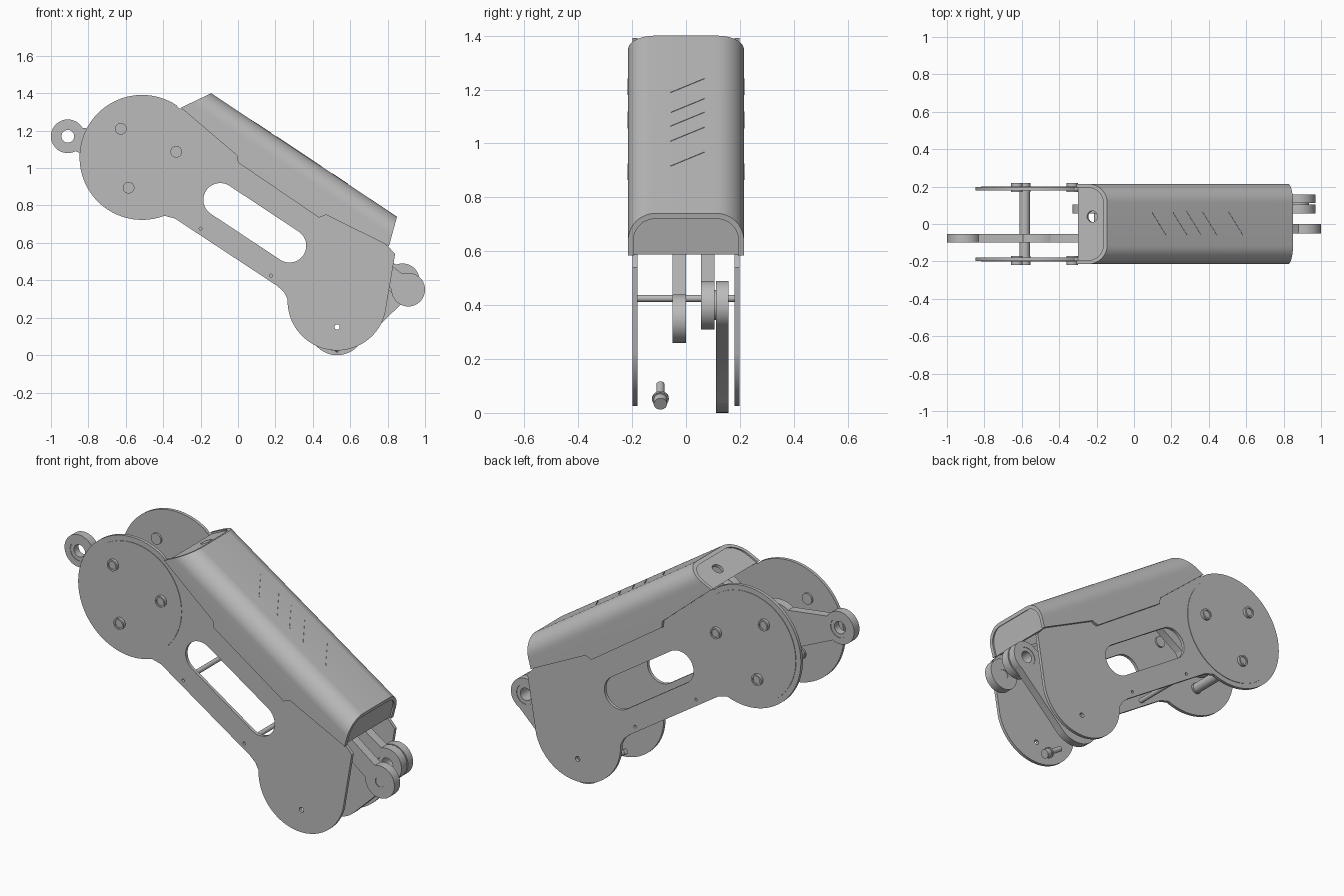
import bpy, bmesh, math
from mathutils import Vector, Matrix

if "Cube" in bpy.data.objects:
    bpy.data.objects.remove(bpy.data.objects["Cube"])

GREY = bpy.data.materials.new("light_grey")
GREY.use_nodes = True
GREY.diffuse_color = (0.5, 0.5, 0.5, 1)
GREY.node_tree.nodes["Principled BSDF"].inputs["Base Color"].default_value = (0.5, 0.5, 0.5, 1)

# Arm axis (U) and its upward normal (V) in the x-z plane
U = Vector((0.833, 0, -0.553))
V = Vector((0.553, 0, 0.833))
HUB, FOOT = (-0.513, 1.057), (0.53, 0.29)


def finish(obj, angle=35):
    obj.data.materials.clear()
    obj.data.materials.append(GREY)
    bpy.ops.object.select_all(action='DESELECT')
    obj.select_set(True)
    bpy.context.view_layer.objects.active = obj
    bpy.ops.object.shade_smooth_by_angle(angle=math.radians(angle))
    return obj


def add_mesh(name, bm):
    bmesh.ops.recalc_face_normals(bm, faces=bm.faces)
    mesh = bpy.data.meshes.new(name)
    bm.to_mesh(mesh)
    bm.free()
    obj = bpy.data.objects.new(name, mesh)
    bpy.context.collection.objects.link(obj)
    return finish(obj)


def arc(c, r, a0=0, a1=360, n=48):
    """Points on an arc; a full circle omits its repeated end point."""
    count = n if abs(a1 - a0) >= 360 else n + 1
    angles = [math.radians(a0 + (a1 - a0) * i / n) for i in range(count)]
    return [(c[0] + r * math.cos(a), c[1] + r * math.sin(a)) for a in angles]


def slab(name, loops, y0, y1):
    """Flat part: outline and holes in x-z, extruded from y0 to y1."""
    curve = bpy.data.curves.new(name, 'CURVE')
    curve.dimensions = '2D'
    curve.fill_mode = 'BOTH'
    curve.extrude = abs(y1 - y0) / 2
    for pts in loops:
        spline = curve.splines.new('POLY')
        spline.points.add(len(pts) - 1)
        for point, (x, z) in zip(spline.points, pts):
            point.co = (x, z, 0, 1)
        spline.use_cyclic_u = True
    temp = bpy.data.objects.new(name + "_outline", curve)
    bpy.context.collection.objects.link(temp)
    graph = bpy.context.evaluated_depsgraph_get()
    mesh = bpy.data.meshes.new_from_object(temp.evaluated_get(graph))
    bpy.data.objects.remove(temp)
    bm = bmesh.new()
    bm.from_mesh(mesh)
    bpy.data.meshes.remove(mesh)
    bmesh.ops.remove_doubles(bm, verts=bm.verts, dist=0.0001)
    bm.transform(Matrix.Translation((0, (y0 + y1) / 2, 0)) @ Matrix.Rotation(math.pi / 2, 4, 'X'))
    return add_mesh(name, bm)


def rod(name, p, q, r, n=32):
    p, q = Vector(p), Vector(q)
    bm = bmesh.new()
    bmesh.ops.create_cone(bm, cap_ends=True, segments=n, radius1=r, radius2=r, depth=(q - p).length)
    bm.transform(Matrix.Translation((p + q) / 2) @ (q - p).to_track_quat('Z', 'Y').to_matrix().to_4x4())
    return add_mesh(name, bm)


def cut(obj, cutter):
    mod = obj.modifiers.new("cut", 'BOOLEAN')
    mod.operation, mod.solver, mod.object = 'DIFFERENCE', 'EXACT', cutter
    graph = bpy.context.evaluated_depsgraph_get()
    mesh = bpy.data.meshes.new_from_object(obj.evaluated_get(graph))
    obj.modifiers.clear()
    obj.data = mesh
    bpy.data.objects.remove(cutter)


def link(name, p, q, rp, rq, wp, wq, y0, y1, hp, hq):
    """Lever with round eyes at p and q, joined by an arm of half widths wp, wq."""
    a = math.degrees(math.atan2(q[1] - p[1], q[0] - p[0]))
    tp, tq = (math.degrees(math.asin(w / r)) for w, r in ((wp, rp), (wq, rq)))
    outline = arc(p, rp, a + tp, a + 360 - tp) + arc(q, rq, a - 180 + tq, a + 180 - tq)
    slab(name, [outline, arc(p, hp), arc(q, hq)], y0, y1)


def uv(u, v, y=0):
    return U * u + V * v + Vector((0, y, 0))


def xz(u, v):
    p = uv(u, v)
    return p.x, p.z


# Side plates with slot, discs and bolts
outline = (arc(HUB, 0.334, 57, 291, 64) + [(-0.337, 0.73), (0.21, 0.37), (0.245, 0.338)]
           + arc(FOOT, 0.265, 178, 345)
           + [(0.84, 0.54), (0.8, 0.585), (-0.29, 1.315), (-0.315, 1.32)])
axis = math.degrees(math.atan2(U.z, U.x))
slot = (arc((-0.095, 0.83), 0.09, axis + 90, axis + 270, 24)
        + arc((0.275, 0.585), 0.09, axis - 90, axis + 90, 24))
tie_points = [(-0.2, 0.676), (0.176, 0.425)]
bolt_points = [(-0.626, 1.21), (-0.33, 1.087), (-0.585, 0.895)]
for side, s in (("right", -1), ("left", 1)):
    holes = [slot, arc((0.53, 0.15), 0.014, n=16)] + [arc(t, 0.008, n=12) for t in tie_points]
    slab(side + "_plate", [outline] + holes, s * 0.18, s * 0.198)
    slab(side + "_disc", [arc(HUB, 0.305, n=64)], s * 0.19, s * 0.201)
    for i, b in enumerate(bolt_points):
        slab(f"{side}_bolt_rim_{i}", [arc(b, 0.031, n=32), arc(b, 0.022, n=32)], s * 0.17, s * 0.218)
        slab(f"{side}_bolt_core_{i}", [arc(b, 0.024, n=32)], s * 0.17, s * 0.212)

# Cross rods between the plates
for i, (x, z) in enumerate(tie_points):
    rod(f"tie_rod_{i}", (x, -0.18, z), (x, 0.18, z), 0.013)
x, z = bolt_points[2]
rod("hub_rod", (x, -0.19, z), (x, 0.19, z), 0.028)


# Cover: rounded channel with slanted ends
def upper_end(v):
    return -0.894 - (1.087 - v) * 0.6


def lower_end(v):
    return 0.299 + (1.087 - v) * 0.33


def channel(name, inset, start, end, bottom=0.8):
    r = 0.1 - inset
    half, top = 0.215 - inset, 1.087 - inset
    section = ([(half, bottom)] + arc((half - r, top - r), r, 0, 90, 12)
               + arc((r - half, top - r), r, 90, 180, 12) + [(-half, bottom)])
    bm = bmesh.new()
    rings = [[bm.verts.new(uv(f(v), v, y)) for y, v in section] for f in (start, end)]
    bm.faces.new(rings[0])
    bm.faces.new(rings[1])
    for i in range(len(section)):
        j = (i + 1) % len(section)
        bm.faces.new((rings[0][i], rings[0][j], rings[1][j], rings[1][i]))
    return add_mesh(name, bm)


cover = channel("cover", 0, upper_end, lower_end)
cut(cover, channel("cavity", 0.0155, lambda v: upper_end(v) + 0.03, lambda v: lower_end(v) - 0.03, 0.7))
cut(cover, channel("lower_recess", 0.02, lambda v: lower_end(v) - 0.01, lambda v: lower_end(v) + 0.1, 0.7))
cut(cover, channel("upper_recess", 0.02, lambda v: upper_end(v) - 0.1, lambda v: upper_end(v) + 0.01, 0.7))
hem = [(-1.2, 0.945), (-0.966, 0.931), (-0.594, 0.886), (-0.57, 0.858), (-0.046, 0.852),
       (-0.023, 0.885), (0.349, 0.933), (0.5, 0.95), (0.5, 0.6), (-1.2, 0.6)]
cut(cover, slab("hem_cutter", [[xz(*p) for p in hem]], -0.4, 0.4))
cut(cover, rod("lower_hole", (0.75, -0.03, 0.69), (0.91, -0.03, 0.645), 0.033))
cut(cover, rod("upper_hole", (-0.19, 0.04, 1.28), (-0.26, 0.04, 1.43), 0.03))
finish(cover)

# Slanted vent strips on the cover
for i, x in enumerate((0.092, 0.204, 0.28, 0.364, 0.503)):
    u0, u1 = ((a - 1.087 * V.x) / U.x for a in (x, x + 0.078))
    bm = bmesh.new()
    quads = [[bm.verts.new(uv(u + d, v, y)) for u, d, y in
              ((u0, 0, 0.068), (u0, 0.007, 0.068), (u1, 0.007, -0.058), (u1, 0, -0.058))]
             for v in (1.085, 1.089)]
    for q in quads:
        bm.faces.new(q)
    for k in range(4):
        m = (k + 1) % 4
        bm.faces.new((quads[0][k], quads[0][m], quads[1][m], quads[1][k]))
    add_mesh(f"vent_strip_{i}", bm)

# Crank at the hub and the parallel links
REAR, FRONT, KNEE = (-0.91, 1.17), (0.91, 0.35), (0.88, 0.4)
UPPER_A, UPPER_B = (-0.2, 1.17), (-0.24, 1.15)
link("crank_rear_arm", REAR, HUB, 0.09, 0.15, 0.065, 0.1, -0.1, -0.053, 0.055, 0.05)
link("crank_front_arm", HUB, UPPER_A, 0.15, 0.09, 0.1, 0.065, -0.1, -0.053, 0.05, 0.028)
link("long_link", UPPER_A, FRONT, 0.09, 0.09, 0.05, 0.05, -0.05, 0, 0.028, 0.028)
link("parallel_link", UPPER_B, KNEE, 0.09, 0.09, 0.05, 0.05, 0.055, 0.105, 0.028, 0.055)
link("knee_lever", KNEE, (0.53, 0.15), 0.09, 0.15, 0.089, 0.149, 0.112, 0.157, 0.055, 0.03)

# Bearings and pivot pins
for name, p, y0, y1 in (("rear_bearing", REAR, -0.097, -0.056), ("knee_bearing", KNEE, 0.058, 0.154)):
    slab(name, [arc(p, 0.056), arc(p, 0.034)], y0, y1)
rod("front_pin", (FRONT[0], -0.046, FRONT[1]), (FRONT[0], -0.004, FRONT[1]), 0.029)
rod("crank_pin", (UPPER_A[0], -0.1, UPPER_A[1]), (UPPER_A[0], 0, UPPER_A[1]), 0.029)

# Loose cap screw near the foot
tip, neck, head = (Vector((0.525, -0.095, 0.047)) + U * d for d in (-0.105, -0.005, 0.025))
rod("screw_shaft", tip, neck, 0.015, 20)
rod("screw_flange", neck - U * 0.01, neck, 0.031, 24)
screw_head = rod("screw_head", neck, head, 0.025, 24)
cut(screw_head, rod("hex_socket", head - U * 0.015, head + U * 0.02, 0.013, 6))
finish(screw_head)
